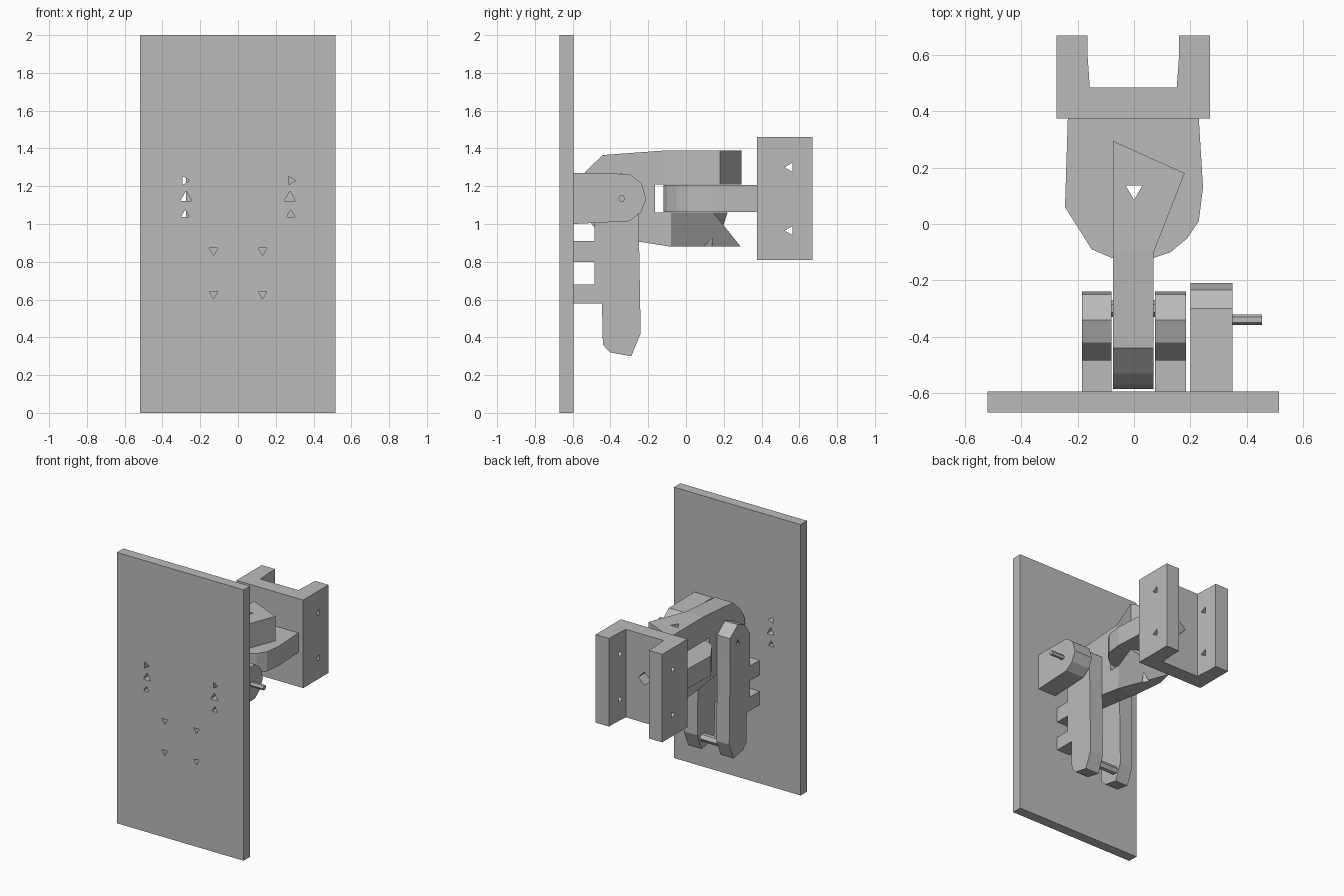
import bpy, bmesh, math

cube = bpy.data.objects.get("Cube")
if cube:
    bpy.data.objects.remove(cube, do_unlink=True)

grey = bpy.data.materials.new("plain_grey")
grey.use_nodes = True
GREY = (0.5, 0.5, 0.5, 1)
grey.diffuse_color = GREY
grey.node_tree.nodes["Principled BSDF"].inputs["Base Color"].default_value = GREY


def place(axis, u, v, w):
    return {"x": (w, u, v), "y": (u, w, v), "z": (u, v, w)}[axis]


def add_loft(bm, axis, ring_a, a, ring_b, b):
    lo = [bm.verts.new(place(axis, u, v, a)) for u, v in ring_a]
    hi = [bm.verts.new(place(axis, u, v, b)) for u, v in ring_b]
    n = len(lo)
    bm.faces.new(lo)
    bm.faces.new(hi)
    for i in range(n):
        j = (i + 1) % n
        bm.faces.new((lo[i], lo[j], hi[j], hi[i]))


def finish(name, bm):
    bmesh.ops.recalc_face_normals(bm, faces=bm.faces)
    mesh = bpy.data.meshes.new(name)
    bm.to_mesh(mesh)
    bm.free()
    mesh.materials.append(grey)
    obj = bpy.data.objects.new(name, mesh)
    bpy.context.collection.objects.link(obj)
    return obj


def loft(name, axis, ring_a, a, ring_b, b):
    bm = bmesh.new()
    add_loft(bm, axis, ring_a, a, ring_b, b)
    return finish(name, bm)


def prism(name, axis, ring, a, b):
    return loft(name, axis, ring, a, ring, b)


def ngon(u, v, r, sides=3, turn=90):
    angles = [math.radians(turn + 360 * i / sides) for i in range(sides)]
    return [(u + r * math.cos(t), v + r * math.sin(t)) for t in angles]


def drill(obj, axis, rings, a, b):
    """Cut straight holes with the given outlines through an object."""
    bm = bmesh.new()
    for ring in rings:
        add_loft(bm, axis, ring, a, ring, b)
    cutter = finish("hole_cutter", bm)
    cutter.hide_render = True
    mod = obj.modifiers.new("holes", "BOOLEAN")
    mod.operation = "DIFFERENCE"
    mod.solver = "EXACT"
    mod.object = cutter
    bpy.context.view_layer.objects.active = obj
    bpy.ops.object.modifier_apply(modifier=mod.name)
    bpy.data.objects.remove(cutter, do_unlink=True)


# Back plate with screw holes
plate = prism("mounting_plate", "y", [(-.52, 0), (.515, 0), (.515, 2), (-.52, 2)], -.67, -.595)
holes = []
for s in (-1, 1):
    holes += [ngon(s * .28, 1.23, .026, turn=0), ngon(s * .275, 1.14, .035),
              ngon(s * .28, 1.05, .026)]
    holes += [ngon(s * .13, z, .027, turn=30) for z in (.63, .86)]
drill(plate, "y", holes, -.7, -.5)

# Side pivot block with its pin
prism("pivot_block", "x",
      [(-.595, 1), (-.3, 1.015), (-.24, 1.06), (-.21, 1.13), (-.235, 1.215),
       (-.3, 1.265), (-.595, 1.27)], .2, .35)
prism("pivot_pin", "x", ngon(-.34, 1.135, .018, 6, 0), .34, .455)

# Two hanging legs, each with two tabs to the plate
leg = [(-.485, 1.15), (-.42, 1.24), (-.34, 1.27), (-.25, 1.2), (-.25, 1),
       (-.24, .42), (-.29, .3), (-.4, .32), (-.44, .36), (-.445, .58),
       (-.595, .58), (-.595, .68), (-.485, .68), (-.485, .8),
       (-.595, .8), (-.595, .91), (-.485, .91)]
for name, a, b in (("left_leg", .075, .185), ("right_leg", -.185, -.08)):
    obj = prism(name, "x", leg, a, b)
    drill(obj, "x", [ngon(-.34, 1.135, .025)], a - .05, b + .05)
prism("leg_pin", "x", ngon(-.3, .385, .03, 6, 0), -.1, .1)

# Arm with an upper and a lower finger around a gap
prism("arm_body", "x",
      [(-.585, 1.13), (-.57, 1.22), (-.53, 1.28), (-.44, 1.365), (-.1, 1.39),
       (-.1, 1.21), (-.165, 1.21), (-.165, 1.06), (-.08, 1.06), (-.08, .88),
       (-.24, .905), (-.44, .93), (-.5, 1)], -.075, .07)
pin_hole = [ngon(0, .12, .035, turn=-90)]
upper = prism("upper_finger", "z",
              [(-.075, -.1), (.07, -.1), (.18, .18), (-.075, .295)], 1.21, 1.39)
lower = loft("lower_finger", "z",
             [(-.075, -.08), (.07, -.08), (-.07, .29), (-.1, .16)], .88,
             [(-.075, -.08), (.07, -.08), (.15, .145), (-.05, .22)], 1.06)

# Rounded tongue held between the fingers
tongue = prism("tongue", "z",
               [(-.235, .375), (-.245, .06), (-.15, -.09), (-.08, -.12), (.07, -.12),
                (.13, -.1), (.19, -.05), (.23, .01), (.245, .13), (.23, .375)], 1.063, 1.207)
for obj in (upper, lower, tongue):
    drill(obj, "z", pin_hole, .8, 1.5)

# Channel bracket with side holes and a centre hole
channel = prism("channel_bracket", "z",
                [(-.275, .375), (.27, .375), (.27, .67), (.16, .67), (.16, .6), (.152, .485),
                 (-.157, .485), (-.165, .6), (-.165, .67), (-.275, .67)], .81, 1.46)
drill(channel, "x", [ngon(.55, z, .028, turn=60) for z in (.965, 1.3)], -.4, .4)
drill(channel, "y", [ngon(0, 1.135, .05, 4, 0)], .3, .6)
